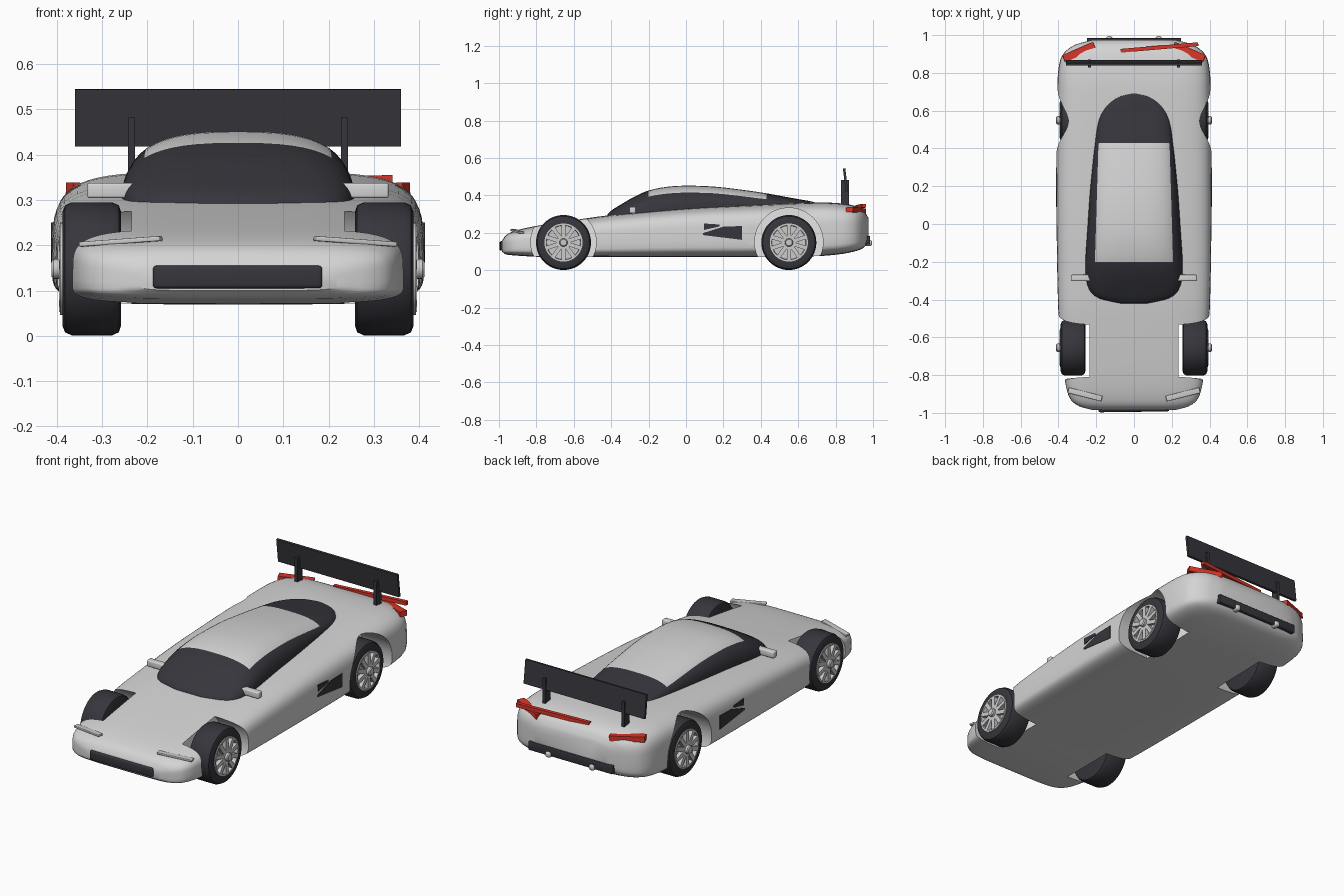
import bpy, bmesh, math
from mathutils import Matrix, Vector

if "Cube" in bpy.data.objects:
    bpy.data.objects.remove(bpy.data.objects["Cube"], do_unlink=True)


def material(name, rgb, rough=0.6):
    m = bpy.data.materials.new(name)
    m.use_nodes = True
    m.diffuse_color = (*rgb, 1)
    bsdf = m.node_tree.nodes["Principled BSDF"]
    bsdf.inputs["Base Color"].default_value = (*rgb, 1)
    bsdf.inputs["Roughness"].default_value = rough
    return m


SILVER = material("silver paint", (0.66, 0.66, 0.66))
WHITE = material("white arch lining", (0.92, 0.92, 0.92))
DARK = material("charcoal", (0.036, 0.036, 0.045))
RED = material("light red", (0.7, 0.035, 0.02))
RIM = material("rim grey", (0.6, 0.6, 0.6))


def finish(name, bm, *mats, smooth=35):
    bmesh.ops.recalc_face_normals(bm, faces=bm.faces)
    me = bpy.data.meshes.new(name)
    bm.to_mesh(me)
    bm.free()
    ob = bpy.data.objects.new(name, me)
    bpy.context.collection.objects.link(ob)
    for m in mats:
        me.materials.append(m)
    if smooth:
        bpy.ops.object.select_all(action="DESELECT")
        ob.select_set(True)
        bpy.context.view_layer.objects.active = ob
        bpy.ops.object.shade_smooth_by_angle(angle=math.radians(smooth))
    return ob


def bar(name, a, b, width, height, mat, bevel=0.0):
    """Box running from a to b."""
    a, b = Vector(a), Vector(b)
    d = b - a
    bm = bmesh.new()
    bmesh.ops.create_cube(bm, size=1)
    bmesh.ops.scale(bm, vec=(width, height, d.length), verts=bm.verts)
    if bevel:
        bmesh.ops.bevel(bm, geom=bm.edges[:], offset=bevel, segments=3, profile=0.5, affect="EDGES")
    rot = d.to_track_quat("Z", "Y").to_matrix().to_4x4()
    bm.transform(Matrix.Translation((a + b) / 2) @ rot)
    return finish(name, bm, mat)


def lathe(name, profile, center, side, mat, steps=48):
    """Spin (x, radius) points round the x axis."""
    bm = bmesh.new()
    vs = [bm.verts.new((x, 0, r)) for x, r in profile]
    es = [bm.edges.new(p) for p in zip(vs, vs[1:])]
    bmesh.ops.spin(bm, geom=vs + es, cent=(0, 0, 0), axis=(1, 0, 0), angle=math.tau, steps=steps)
    bmesh.ops.remove_doubles(bm, verts=bm.verts, dist=0.0001)
    bm.transform(Matrix.Translation(center) @ Matrix.Diagonal((side, 1, 1, 1)))
    return finish(name, bm, mat)


def plate(name, outline, x0, x1, mat):
    """Extrude a (y, z) outline from x0 to x1."""
    bm = bmesh.new()
    f = bm.faces.new([bm.verts.new((x0, y, z)) for y, z in outline])
    ext = bmesh.ops.extrude_face_region(bm, geom=[f])["geom"]
    bmesh.ops.translate(bm, vec=(x1 - x0, 0, 0), verts=[v for v in ext if isinstance(v, bmesh.types.BMVert)])
    return finish(name, bm, mat, smooth=0)


def resample(stations, n):
    """Catmull-Rom rows between the given stations."""
    pts = [Vector(s) for s in stations]
    rows = []
    for i in range(len(pts) - 1):
        p0, p1, p2, p3 = pts[max(i - 1, 0)], pts[i], pts[i + 1], pts[min(i + 2, len(pts) - 1)]
        h = p2[0] - p1[0]
        m1 = (p2 - p0) * (h / (p2[0] - p0[0]))
        m2 = (p3 - p1) * (h / (p3[0] - p1[0]))
        for k in range(n):
            t = k / n
            v = (p1 * (2*t**3 - 3*t*t + 1) + m1 * (t**3 - 2*t*t + t)
                 + p2 * (3*t*t - 2*t**3) + m2 * (t**3 - t*t))
            v[0] = p1[0] + h * t
            rows.append(v)
    return rows + [pts[-1]]


def loft(bm, sections):
    rings = [[bm.verts.new(p) for p in s] for s in sections]
    for r, q in zip(rings, rings[1:]):
        for i in range(len(r)):
            j = (i + 1) % len(r)
            bm.faces.new((r[i], r[j], q[j], q[i]))
    bm.faces.new(rings[0])
    bm.faces.new(rings[-1])


def power(v, e):
    return math.copysign(abs(v) ** e, v)


# Body shell: y, half width, bottom, top
body_rows = resample([
    (-0.985, 0.22, 0.10, 0.155), (-0.965, 0.29, 0.085, 0.185), (-0.93, 0.335, 0.08, 0.205),
    (-0.86, 0.36, 0.075, 0.225), (-0.75, 0.375, 0.07, 0.245), (-0.55, 0.395, 0.07, 0.275),
    (-0.4, 0.403, 0.07, 0.295), (0, 0.41, 0.07, 0.33), (0.4, 0.41, 0.07, 0.35),
    (0.7, 0.405, 0.075, 0.362), (0.82, 0.4, 0.085, 0.358), (0.9, 0.375, 0.1, 0.345),
    (0.95, 0.31, 0.12, 0.32), (0.975, 0.22, 0.15, 0.28)], 3)
sections = []
for y, w, lo, hi in body_rows:
    mid = lo + 0.33 * (hi - lo)
    ring = []
    for k in range(56):
        a = math.tau * k / 56
        c, s = math.cos(a), math.sin(a)
        ring.append((w * power(c, 0.42), y, mid + (hi - mid if s > 0 else mid - lo) * power(s, 0.42)))
    sections.append(ring)
bm = bmesh.new()
loft(bm, sections)
body = finish("body", bm, SILVER, WHITE, smooth=0)

# Wheel arches cut from the body
for y, r in ((-0.655, 0.175), (0.55, 0.183)):
    for s in (1, -1):
        bm = bmesh.new()
        bmesh.ops.create_cone(bm, cap_ends=True, segments=64, radius1=r, radius2=r, depth=0.3,
                              matrix=Matrix.Translation((s * 0.385, y, 0.15)) @ Matrix.Rotation(math.pi / 2, 4, "Y"))
        cutter = finish("arch_cutter", bm, SILVER, smooth=0)
        mod = body.modifiers.new("arch", "BOOLEAN")
        mod.operation, mod.object, mod.solver = "DIFFERENCE", cutter, "EXACT"
        bpy.context.view_layer.objects.active = body
        bpy.ops.object.modifier_apply(modifier=mod.name)
        bpy.data.objects.remove(cutter, do_unlink=True)
for f in body.data.polygons:
    lining = abs(f.normal.x) > 0.99 and abs(abs(f.center.x) - 0.235) < 0.002
    f.material_index = 1 if lining else 0
bpy.ops.object.select_all(action="DESELECT")
body.select_set(True)
bpy.ops.object.shade_smooth_by_angle(angle=math.radians(35))

# Cabin: y, half width, base, top; the roof panel lies between two stations
ROOF_FRONT, ROOF_BACK = -0.2, 0.43
cabin_rows = resample([
    (-0.42, 0.09, 0.27, 0.3), (-0.395, 0.19, 0.27, 0.322), (-0.35, 0.238, 0.275, 0.35),
    (-0.28, 0.256, 0.28, 0.391), (ROOF_FRONT, 0.258, 0.29, 0.426), (-0.1, 0.252, 0.3, 0.446),
    (0, 0.245, 0.31, 0.452), (0.15, 0.235, 0.32, 0.447), (0.3, 0.221, 0.325, 0.43),
    (ROOF_BACK, 0.207, 0.33, 0.411), (0.55, 0.19, 0.335, 0.389), (0.63, 0.155, 0.335, 0.375),
    (0.67, 0.11, 0.335, 0.368), (0.69, 0.05, 0.335, 0.362)], 3)
sections = []
for y, w, lo, hi in cabin_rows:
    edge = min((0.207 - 0.03 * (y - ROOF_FRONT)) / w, 0.9)
    a = math.acos(edge ** 1.4)
    angles = [a * k / 6 for k in range(6)] + [a + (math.pi - 2 * a) * k / 14 for k in range(14)]
    angles += [math.pi - a * k / 6 for k in range(6, -1, -1)]
    sections.append([(w * power(math.cos(t), 1 / 1.4), y,
                      lo + (hi - lo) * power(max(math.sin(t), 0), 1 / 1.4)) for t in angles])
bm = bmesh.new()
loft(bm, sections)
for f in bm.faces:
    c = f.calc_center_median()
    half = 0.207 - 0.03 * (c.y - ROOF_FRONT)
    f.material_index = int(ROOF_FRONT < c.y < ROOF_BACK and abs(c.x) < half and c.z > 0.36)
finish("cabin", bm, DARK, SILVER, smooth=50)

# Wheels
for end, y in (("front", -0.655), ("rear", 0.55)):
    for side, s in (("left", 1), ("right", -1)):
        hub = (0, y, 0.148)
        name = end + "_" + side
        lathe(name + "_tyre", [(0.258, 0), (0.258, 0.125), (0.263, 0.14), (0.278, 0.147), (0.367, 0.147),
                               (0.382, 0.14), (0.388, 0.125), (0.388, 0.1), (0.37, 0.098)], hub, s, DARK)
        lathe(name + "_rim", [(0.372, 0), (0.372, 0.09), (0.393, 0.092), (0.393, 0.102), (0.38, 0.102)], hub, s, RIM)
        lathe(name + "_hub", [(0.37, 0.022), (0.407, 0.022), (0.412, 0.017), (0.412, 0)], hub, s, RIM, 24)
        bm = bmesh.new()
        for k in range(10):
            turn = Matrix.Rotation(math.tau * k / 10, 4, "X")
            place = Matrix.Translation((s * 0.385, 0, 0.055))
            bmesh.ops.create_cube(bm, size=1, matrix=Matrix.Translation(hub) @ turn @ place
                                  @ Matrix.Diagonal((0.02, 0.022, 0.08, 1)))
        finish(name + "_spokes", bm, RIM, smooth=0)

# Paired details
for side, s in (("left", 1), ("right", -1)):
    bar(side + "_mirror", (s * 0.225, -0.285, 0.321), (s * 0.333, -0.285, 0.321), 0.034, 0.034, SILVER, 0.006)
    bar(side + "_headlight_strip", (s * 0.17, -0.925, 0.215), (s * 0.348, -0.88, 0.202), 0.03, 0.011, RIM, 0.003)
    bar(side + "_tail_light", (s * 0.21, 0.945, 0.315), (s * 0.372, 0.875, 0.325), 0.04, 0.028, RED)
    bar(side + "_wing_strut", (s * 0.235, 0.85, 0.33), (s * 0.235, 0.85, 0.482), 0.016, 0.042, DARK)
    bar(side + "_exhaust", (s * 0.13, 0.93, 0.145), (s * 0.13, 0.995, 0.145), 0.032, 0.032, RIM, 0.012)
    plate(side + "_vent_top", [(0.095, 0.25), (0.18, 0.244), (0.18, 0.234), (0.095, 0.215)], s * 0.404, s * 0.413, DARK)
    plate(side + "_vent_bottom", [(0.09, 0.198), (0.2, 0.233), (0.3, 0.236), (0.3, 0.162), (0.09, 0.188)],
          s * 0.404, s * 0.413, DARK)

# Single details
bar("light_bar", (-0.07, 0.917, 0.338), (0.34, 0.952, 0.345), 0.02, 0.02, RED)
bar("wing", (-0.36, 0.853, 0.482), (0.36, 0.853, 0.482), 0.013, 0.126, DARK).rotation_euler = (0, 0, 0)
wing = bpy.data.objects["wing"]
pivot = Matrix.Translation((0, 0.853, 0.482))
wing.data.transform(pivot @ Matrix.Rotation(math.radians(7), 4, "X") @ pivot.inverted())
bar("front_grille", (-0.188, -0.972, 0.13), (0.186, -0.967, 0.13), 0.05, 0.05, DARK, 0.008)
bar("rear_grille", (-0.25, 0.962, 0.16), (0.25, 0.962, 0.16), 0.045, 0.045, DARK, 0.004)
